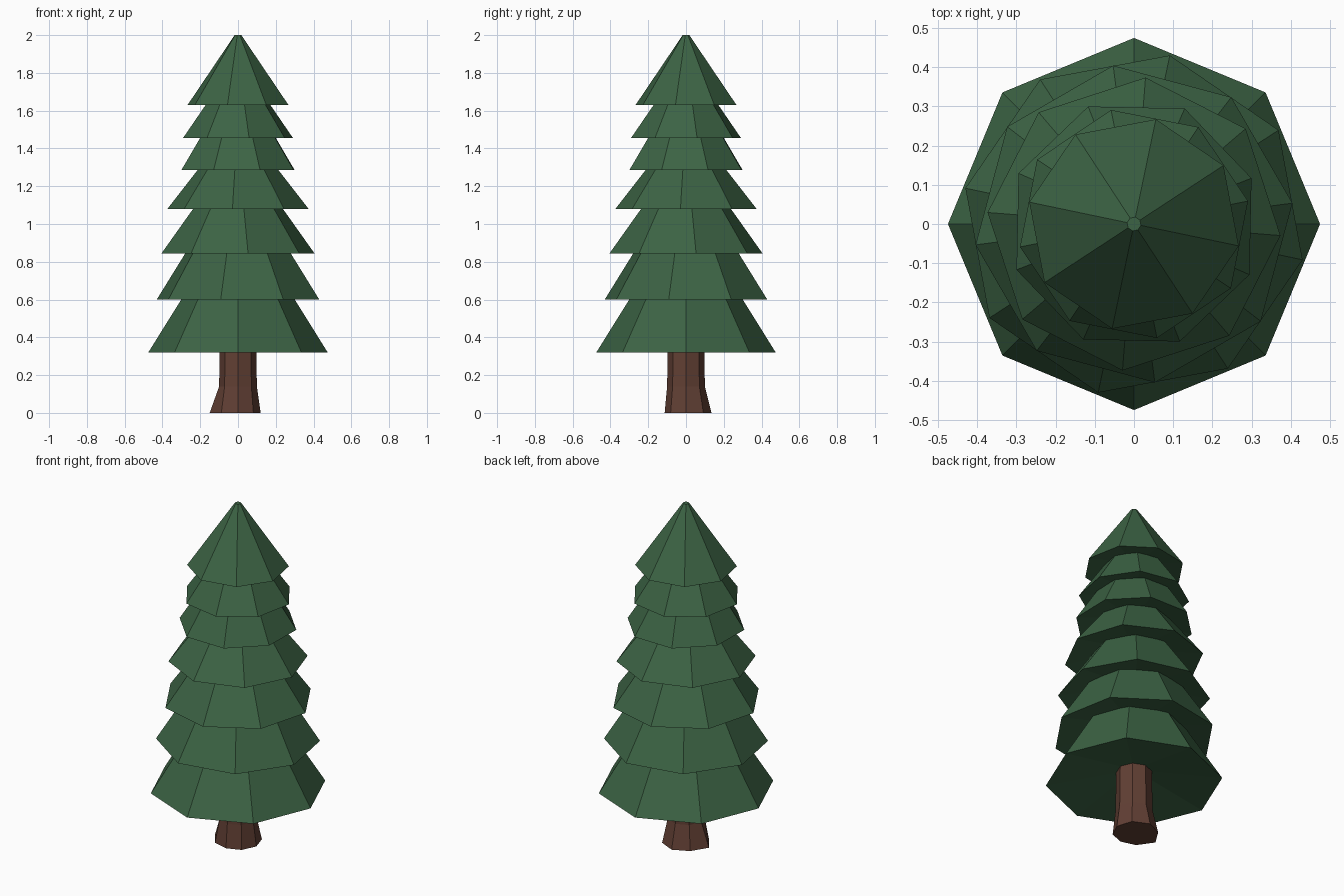
import bpy
from math import cos, sin, radians, pi

if "Cube" in bpy.data.objects:
    bpy.data.objects.remove(bpy.data.objects["Cube"])

SIDES = 8


def material(name, color):
    m = bpy.data.materials.new(name)
    m.diffuse_color = (*color, 1)
    m.use_nodes = True
    m.node_tree.nodes["Principled BSDF"].inputs["Base Color"].default_value = m.diffuse_color
    return m


def ring(radii, z, turn=0):
    return [(r * cos(radians(turn) + 2 * pi * i / SIDES),
             r * sin(radians(turn) + 2 * pi * i / SIDES), z)
            for i, r in enumerate(radii)]


def loft(name, rings, mat, bottom_tip=None):
    """Skin octagonal rings; cap the top, and cap the bottom flat or with a recessed tip."""
    verts = [v for r in rings for v in r]
    faces = []
    for k in range(len(rings) - 1):
        a, b = k * SIDES, (k + 1) * SIDES
        for i in range(SIDES):
            j = (i + 1) % SIDES
            faces.append((a + i, a + j, b + j, b + i))
    top = (len(rings) - 1) * SIDES
    faces.append(tuple(range(top, top + SIDES)))
    if bottom_tip is None:
        faces.append(tuple(reversed(range(SIDES))))
    else:
        tip = len(verts)
        verts.append((0, 0, bottom_tip))
        faces += [((i + 1) % SIDES, i, tip) for i in range(SIDES)]
    mesh = bpy.data.meshes.new(name)
    mesh.from_pydata(verts, [], faces)
    mesh.materials.append(mat)
    obj = bpy.data.objects.new(name, mesh)
    bpy.context.collection.objects.link(obj)
    return obj


green = material("needles", (0.045, 0.125, 0.058))
brown = material("bark", (0.12, 0.05, 0.034))

# Trunk with an uneven root flare
flare = [0.12, 0.13, 0.135, 0.13, 0.15, 0.125, 0.113, 0.115]
loft("trunk", [ring(flare, 0),
               ring([0.1] * SIDES, 0.14),
               ring([0.095] * SIDES, 0.45)], brown)

# Foliage tiers: bottom z, bottom radius, top z, top radius, turn in degrees
tiers = [
    (0.32, 0.475, 0.66, 0.263, 0),
    (0.60, 0.44, 0.905, 0.247, -12),
    (0.845, 0.408, 1.14, 0.197, 7.5),
    (1.08, 0.375, 1.335, 0.176, -4.5),
    (1.285, 0.322, 1.505, 0.184, 21.3),
    (1.455, 0.297, 1.68, 0.14, 11.4),
    (1.63, 0.273, 2.0, 0.018, -11.8),
]
for n, (z0, r0, z1, r1, turn) in enumerate(tiers, 1):
    loft(f"foliage_tier_{n}",
         [ring([r0] * SIDES, z0, turn), ring([r1] * SIDES, z1, turn)],
         green, bottom_tip=z0 + 0.16 * r0)
